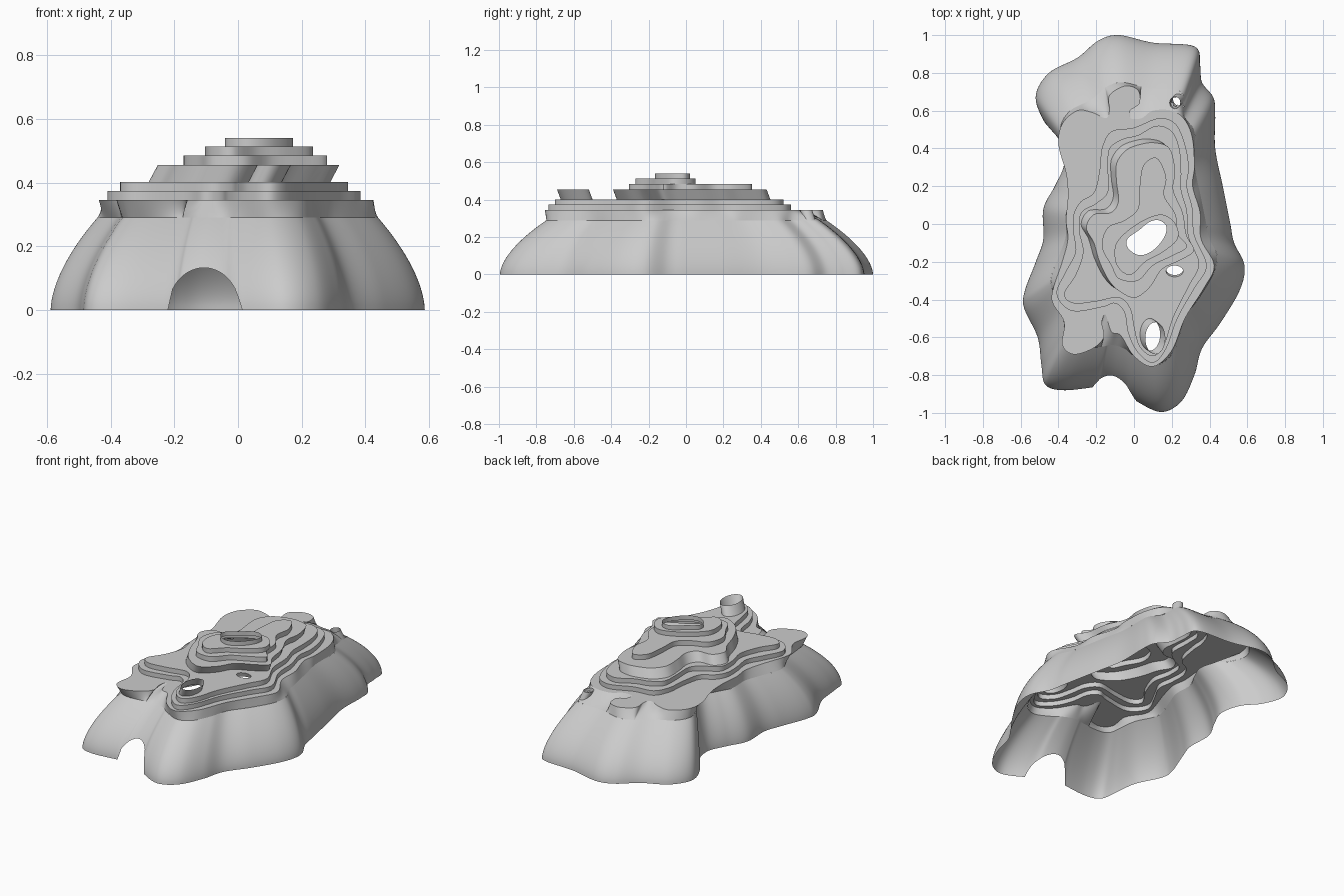
import bpy, bmesh, math
from mathutils import Vector
from mathutils.geometry import tessellate_polygon

if "Cube" in bpy.data.objects:
    bpy.data.objects.remove(bpy.data.objects["Cube"])


def spline(flat, n=6):
    """Closed smooth loop through x, y pairs given in hundredths (clockwise)."""
    p = [Vector((flat[i] / 100, flat[i + 1] / 100)) for i in range(0, len(flat), 2)]
    p.reverse()
    out = []
    for i in range(len(p)):
        a, b, c, d = (p[(i + k) % len(p)] for k in (-1, 0, 1, 2))
        for j in range(n):
            t = j / n
            out.append(0.5 * (2 * b + (c - a) * t + (2 * a - 5 * b + 4 * c - d) * t * t
                              + (3 * b - a - 3 * c + d) * t ** 3))
    return out


def ellipse(x, y, rx, ry, n=32):
    return [Vector((x + rx * math.cos(math.tau * i / n), y + ry * math.sin(math.tau * i / n)))
            for i in range(n)]


def shift(loop, x, y):
    return [p + Vector((x, y)) for p in loop]


def at(loop, z):
    return [Vector((p.x, p.y, z)) for p in loop]


def loft(bm, rings):
    vs = [[bm.verts.new(p) for p in r] for r in rings]
    n = len(rings[0])
    for a, b in zip(vs, vs[1:]):
        for i in range(n):
            j = (i + 1) % n
            bm.faces.new((a[i], a[j], b[j], b[i]))


def fill(bm, z, loops):
    polys = [at(l, z) for l in loops]
    vs = [bm.verts.new(p) for l in polys for p in l]
    for t in tessellate_polygon(polys):
        try:
            f = bm.faces.new([vs[i] for i in t])
        except ValueError:
            continue
        f.normal_update()
        if f.normal.z < 0:
            f.normal_flip()


def finish(bm, name):
    me = bpy.data.meshes.new(name)
    bm.to_mesh(me)
    bm.free()
    ob = bpy.data.objects.new(name, me)
    bpy.context.collection.objects.link(ob)
    bpy.ops.object.select_all(action='DESELECT')
    ob.select_set(True)
    bpy.context.view_layer.objects.active = ob
    bpy.ops.object.shade_smooth_by_angle(angle=math.radians(35))


def ray_radius(loop, d):
    """Furthest crossing of a ray from the centre with a loop."""
    best = 0
    for a, b in zip(loop, loop[1:] + loop[:1]):
        e = b - a
        den = d.x * e.y - d.y * e.x
        if abs(den) > 1e-9:
            r = (a.x * e.y - a.y * e.x) / den
            u = (a.x * d.y - a.y * d.x) / den
            if 0 <= u <= 1 and r > best:
                best = r
    return best


def punch(bm, x, y, r):
    bad = [f for f in bm.faces if math.hypot(f.calc_center_median().x - x,
                                             f.calc_center_median().y - y) < r]
    bmesh.ops.delete(bm, geom=bad, context='FACES')


# outlines: ground line and main plate
base = spline([-8, 100, 10, 96, 32, 94, 35, 84, 36, 75, 42, 67, 43, 58, 43, 40, 47, 20, 51, 0,
               53, -10, 58.5, -22, 56, -35, 46, -52, 36, -66, 32, -80, 25, -94, 14, -99.5,
               0, -93, -5, -89, -12, -86, -18, -85.5, -22, -86.5, -38, -88, -47, -85, -49, -75,
               -51, -60, -58, -45, -58, -36, -52, -20, -48, -8, -48, 8, -42, 20, -37, 32,
               -40, 45, -48, 55, -52, 68, -45, 80, -30, 88, -19, 97], 8)
plate = spline([-5, 73, 2, 71, 3, 64, -2, 60, -2, 56, 4, 56, 10, 60, 20, 60, 27, 55, 31, 45,
                32, 30, 31, 20, 35, 6, 35.5, -8, 42.5, -22, 37, -34, 27, -50, 20, -67,
                10, -75.5, 0, -70, -7, -59, -12, -57, -15, -48, -17, -52, -16, -60, -22, -66,
                -32, -69, -38, -64, -37, -52, -43, -42, -43, -35, -38, -20, -35, -8,
                -36, 2, -35, 15, -36, 27, -40, 42, -38, 53, -30, 60, -22, 59, -15, 56,
                -13, 60, -13, 68])
Z0 = 0.29
spread = lambda z: 1 - 0.25 * (z / Z0) ** 1.7

# domed skirt, its lower edge raised into an arch at the front
foot = []
for p in base:
    z = 0.0
    for _ in range(8):
        u = abs(p.x * spread(z) + 0.107) / 0.113
        target = 0.133 * math.sqrt(1 - u * u) if p.y < -0.5 and u < 1 else 0.0
        z = (z + target) / 2
    foot.append(z if z > 0.001 else 0.0)
rings = []
for k in range(19):
    ring = []
    for p, f in zip(base, foot):
        z = f + (Z0 - f) * k / 18
        ring.append(Vector((p.x * spread(z), p.y * spread(z), z)))
    rings.append(ring)
bm = bmesh.new()
loft(bm, rings)
punch(bm, 0.225, 0.65, 0.025)
finish(bm, "domed_skirt")

# shoulder carrying the skirt up into the edge of the plate
rim = [p * spread(Z0) for p in base]
outer = [p.normalized() * ray_radius(rim, p.normalized()) for p in plate]
rings = [[a.lerp(b, k / 8) for a, b in zip(at(outer, Z0), at(plate, 0.345))] for k in range(9)]
bm = bmesh.new()
loft(bm, rings)
punch(bm, 0.225, 0.65, 0.025)
finish(bm, "shoulder")

# stacked terraces, each a wall and an open-centred floor
L2 = spline([13, 56, 22, 53, 27, 42, 29, 30, 28, 20, 31, 8, 32, -6, 38.5, -22, 32, -34, 23, -50,
             17, -66, 10, -73.5, 2, -68, -3, -58, -5, -47, -10, -42, -17, -44, -33, -46,
             -41, -37, -36, -25, -31, -15, -32, -5, -32, 5, -28, 12, -21, 17,
             -18, 30, -17, 40, -12, 49, 0, 51])
L3 = spline([12, 52, 20, 49, 24, 40, 25, 28, 25, 18, 28, 7, 29, -7, 34.5, -21, 29, -33, 21, -49,
             16, -64, 10, -70, 3, -65, 0, -55, -2, -45, -8, -39, -20, -41, -32, -42,
             -37, -37, -31, -27, -27, -15, -29, -4, -28, 6, -20, 11, -14, 17,
             -14, 30, -13, 40, -6, 45, 2, 47])
L4_low = spline([8, 45, 16, 42, 19, 30, 18, 20, 23, 8, 25, -4, 29, -12, 22, -17, 12, -22, 6, -31,
                 -2, -37, -10, -34, -16, -28, -21, -18, -24, -8, -28, 0, -24, 7, -15, 8,
                 -11, 14, -12, 24, -12, 34, -7, 41, 0, 44])
L4 = shift(L4_low, 0.028, -0.02)
L5 = spline([12, 35, 17, 25, 16, 15, 22, 5, 23, -5, 28, -12, 20, -17, 10, -22, 2, -30, -8, -29,
             -12, -22, -17, -12, -14, -2, -5, 2, 2, 8, 3, 20, 5, 31])
L6 = spline([15, 5, 22, 0, 23, -8, 15, -15, 6, -20, -2, -27, -9, -22, -10, -12, -5, -5, 5, 2])
L7 = spline([13, 2, 17, -1, 16, -7, 10, -14, 3, -16.5, -3, -13, -3.5, -8, 3, -3, 8, 1])
chimney = ellipse(0.085, -0.585, 0.053, 0.085)
pit = ellipse(0.215, -0.25, 0.045, 0.03)
levels = [(L2, L2, 0.345, 0.373), (L3, L3, 0.373, 0.402), (L4_low, L4, 0.402, 0.455),
          (L5, L5, 0.455, 0.485), (L6, L6, 0.485, 0.513), (L7, L7, 0.513, 0.54)]
previous = plate
for i, (low, high, z0, z1) in enumerate(levels):
    bm = bmesh.new()
    holes = [chimney, pit] if i == 2 else []
    fill(bm, z0, [previous, low] + holes)
    loft(bm, [at(low, z0), at(high, z1)])
    finish(bm, f"terrace_{i + 1}")
    previous = high

# open tubes: leaning chimney, sunken pit and small rear vent
vent = ellipse(0.235, 0.66, 0.028, 0.032)
tubes = [("chimney", chimney, shift(chimney, 0.028, -0.02), 0.402, 0.455),
         ("pit_wall", shift(pit, 0.0, 0.01), pit, 0.375, 0.402),
         ("rear_vent", vent, shift(vent, -0.018, -0.018), 0.29, 0.345)]
for name, low, high, z0, z1 in tubes:
    bm = bmesh.new()
    loft(bm, [at(low, z0), at(high, z1)])
    finish(bm, name)
